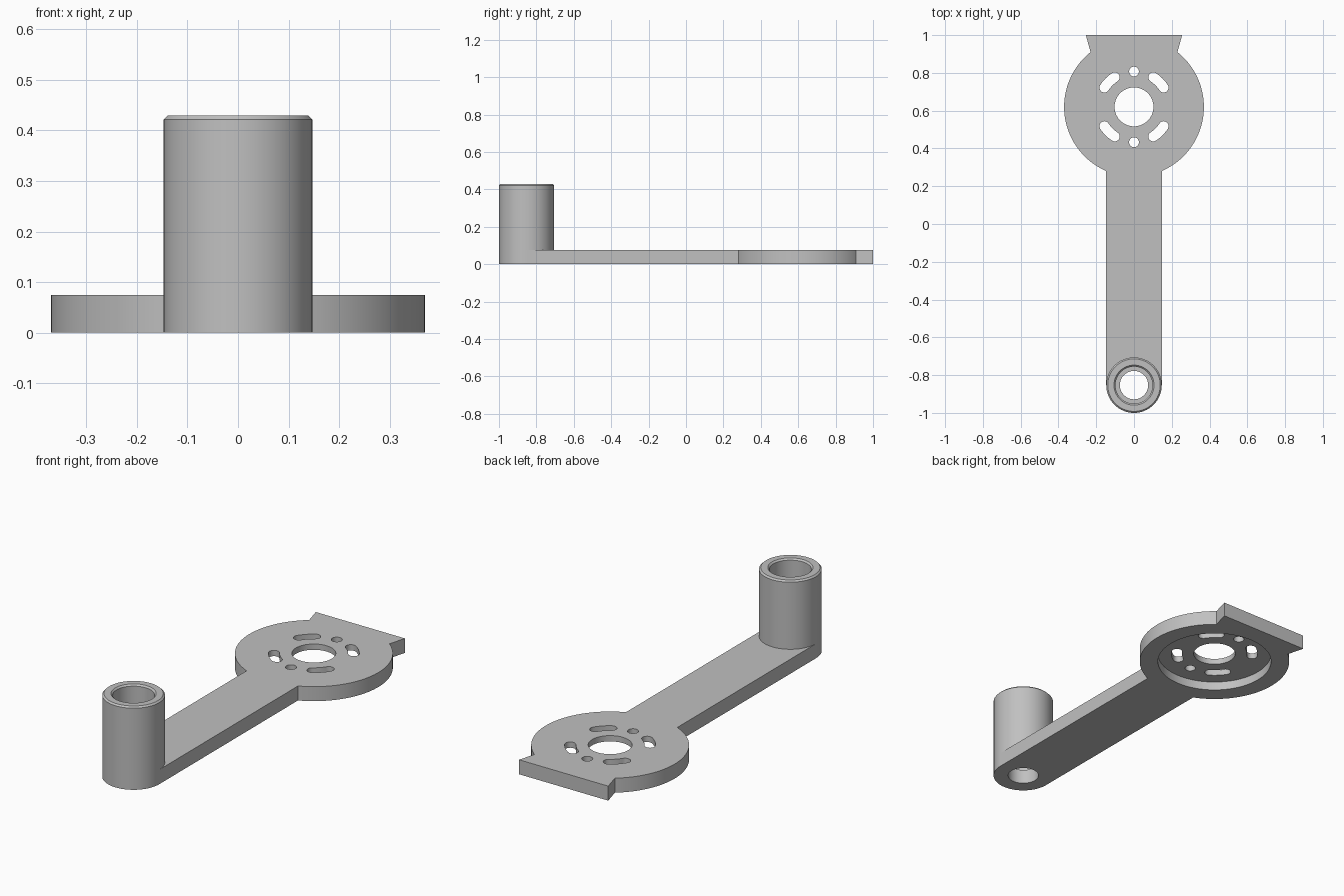
import bpy, bmesh
from math import sin, cos, pi, radians, asin, tau
from mathutils import Vector

if "Cube" in bpy.data.objects:
    bpy.data.objects.remove(bpy.data.objects["Cube"], do_unlink=True)

THICK, CEILING = 0.075, 0.045      # plate thickness, height of the recess ceiling
DISC_Y, DISC_R = 0.62, 0.37        # motor disc
BOSS_Y, BOSS_R, BOSS_TOP = -0.853, 0.147, 0.43
TAIL_W, TAIL_ROOT = 0.255, 0.23
BOLT_R, HOLE_R = 0.187, 0.026

grey = bpy.data.materials.new("plain grey")
grey.use_nodes = True
colour = (0.53, 0.53, 0.53, 1)
grey.diffuse_color = colour
grey.node_tree.nodes["Principled BSDF"].inputs["Base Color"].default_value = colour


def arc(cx, cy, r, a0, a1, n):
    return [(cx + r * cos(a0 + (a1 - a0) * i / n), cy + r * sin(a0 + (a1 - a0) * i / n))
            for i in range(n + 1)]


def circle(cx, cy, r, n=64):
    return arc(cx, cy, r, 0, tau, n)[:-1]


def slot(mid):
    """Curved slot outline around the disc centre."""
    half = radians(12)
    a, b = mid - half, mid + half
    outer = arc(0, DISC_Y, BOLT_R + HOLE_R, a, b, 10)
    inner = arc(0, DISC_Y, BOLT_R - HOLE_R, b, a, 10)
    cap_b = arc(BOLT_R * cos(b), DISC_Y + BOLT_R * sin(b), HOLE_R, b, b + pi, 10)
    cap_a = arc(BOLT_R * cos(a), DISC_Y + BOLT_R * sin(a), HOLE_R, a + pi, a + tau, 10)
    return outer + cap_b[1:-1] + inner + cap_a[1:-1]


def new_object(name, bm):
    bmesh.ops.recalc_face_normals(bm, faces=bm.faces[:])
    mesh = bpy.data.meshes.new(name)
    bm.to_mesh(mesh)
    bm.free()
    mesh.materials.append(grey)
    ob = bpy.data.objects.new(name, mesh)
    bpy.context.collection.objects.link(ob)
    return ob


def prism(name, outlines, z0, z1):
    """Extrude one or more separate outlines between two heights."""
    bm = bmesh.new()
    for pts in outlines:
        face = bm.faces.new([bm.verts.new((x, y, z0)) for x, y in pts])
        out = bmesh.ops.extrude_face_region(bm, geom=[face], use_keep_orig=True)
        top = [g for g in out["geom"] if isinstance(g, bmesh.types.BMVert)]
        bmesh.ops.translate(bm, verts=top, vec=(0, 0, z1 - z0))
    return new_object(name, bm)


def activate(ob):
    bpy.ops.object.select_all(action="DESELECT")
    ob.select_set(True)
    bpy.context.view_layer.objects.active = ob


def cut(ob, cutter):
    cutter.hide_render = True
    mod = ob.modifiers.new("cut", "BOOLEAN")
    mod.operation, mod.solver, mod.object = "DIFFERENCE", "EXACT", cutter
    activate(ob)
    bpy.ops.object.modifier_apply(modifier=mod.name)
    bpy.data.objects.remove(cutter, do_unlink=True)


def smooth(ob):
    activate(ob)
    bpy.ops.object.shade_smooth_by_angle(angle=radians(30))
    ob.modifiers.new("even shading", "WEIGHTED_NORMAL").keep_sharp = True


# Arm plate: rounded tip, straight arm, disc and flared tail in one outline
neck = asin(BOSS_R / DISC_R)
root = asin(TAIL_ROOT / DISC_R)
outline = arc(0, BOSS_Y, BOSS_R, -pi, 0, 32)
outline += arc(0, DISC_Y, DISC_R, neck - pi / 2, pi / 2 - root, 48)
outline += [(TAIL_W, 1), (-TAIL_W, 1)]
outline += arc(0, DISC_Y, DISC_R, pi / 2 + root, 3 * pi / 2 - neck, 48)
plate = prism("arm_plate", [outline], 0, THICK)

# Recess under the disc, then the motor holes, slots and shaft bore
cut(plate, prism("recess_cutter", [circle(0, DISC_Y, 0.28, 96)], -0.1, CEILING))
holes = [circle(0, DISC_Y, 0.103), circle(0, BOSS_Y, 0.075)]
holes += [circle(0, DISC_Y + s * BOLT_R, HOLE_R, 32) for s in (-1, 1)]
holes += [slot(radians(a)) for a in (45, 135, 225, 315)]
cut(plate, prism("hole_cutter", holes, -0.1, 0.2))
smooth(plate)

# Upright hollow boss with chamfered rims, standing on the arm tip
bevel, bore = 0.008, 0.098
profile = [(BOSS_R, THICK), (BOSS_R, BOSS_TOP - bevel), (BOSS_R - bevel, BOSS_TOP),
           (bore + bevel, BOSS_TOP), (bore, BOSS_TOP - bevel), (bore, THICK)]
bm = bmesh.new()
verts = [bm.verts.new((r, BOSS_Y, z)) for r, z in profile]
edges = [bm.edges.new(pair) for pair in zip(verts, verts[1:])]
bmesh.ops.spin(bm, geom=verts + edges, cent=Vector((0, BOSS_Y, 0)), axis=(0, 0, 1),
               angle=tau, steps=64, use_merge=True)
bmesh.ops.remove_doubles(bm, verts=bm.verts[:], dist=0.0001)
smooth(new_object("boss_tube", bm))
